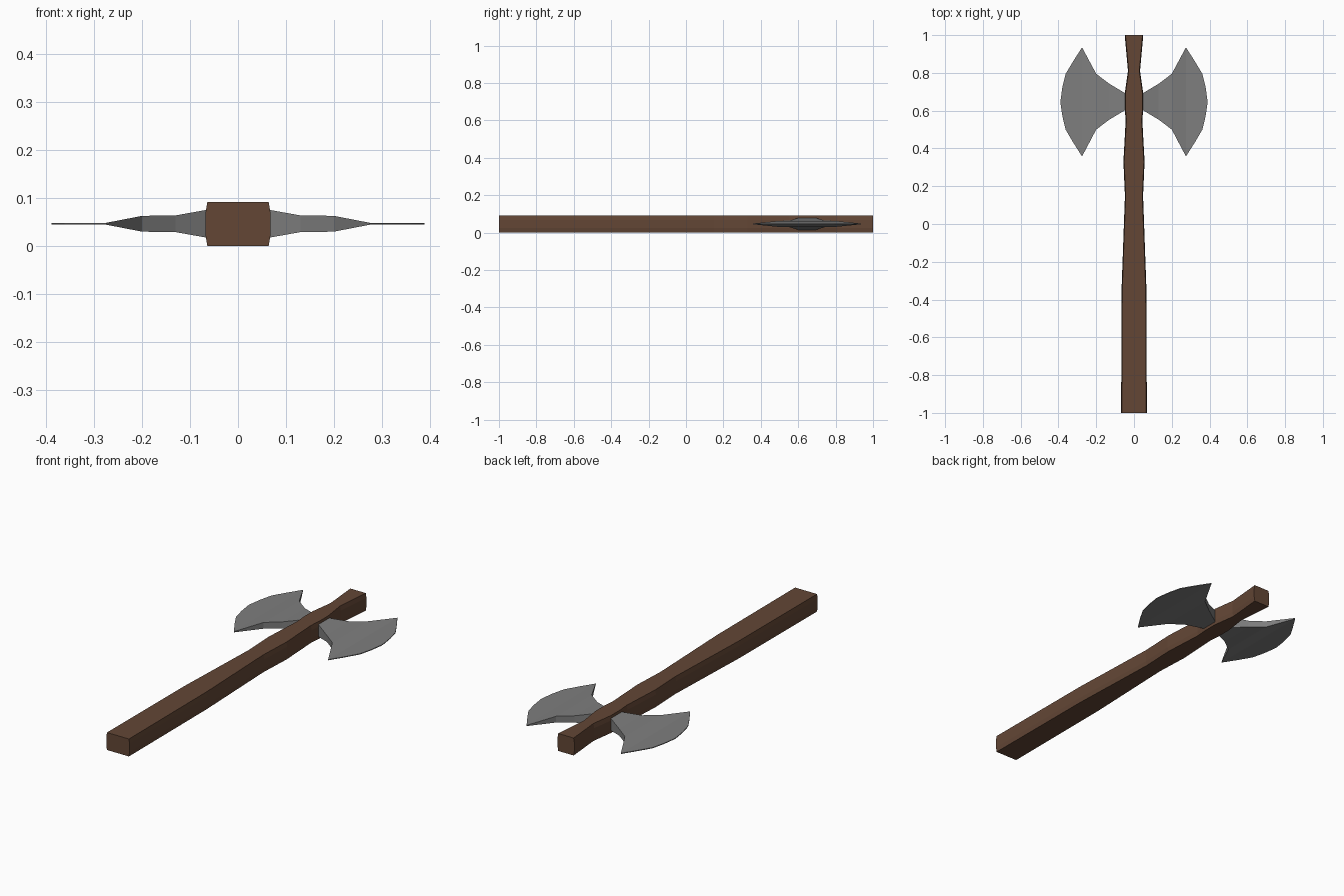
import bpy, bmesh

if "Cube" in bpy.data.objects:
    bpy.data.objects.remove(bpy.data.objects["Cube"])


def material(name, rgb):
    m = bpy.data.materials.new(name)
    m.diffuse_color = (*rgb, 1)
    m.use_nodes = True
    m.node_tree.nodes["Principled BSDF"].inputs["Base Color"].default_value = m.diffuse_color
    return m


def loft(name, rings, mat):
    """Bridge a list of equal-sized point rings and cap both ends."""
    bm = bmesh.new()
    loops = [[bm.verts.new(p) for p in ring] for ring in rings]
    n = len(loops[0])
    for a, b in zip(loops, loops[1:]):
        for i in range(n):
            j = (i + 1) % n
            bm.faces.new((a[i], a[j], b[j], b[i]))
    bm.faces.new(loops[0])
    bm.faces.new(loops[-1])
    bmesh.ops.recalc_face_normals(bm, faces=bm.faces)
    me = bpy.data.meshes.new(name)
    bm.to_mesh(me)
    bm.free()
    me.materials.append(mat)
    ob = bpy.data.objects.new(name, me)
    bpy.context.collection.objects.link(ob)
    return ob


wood = material("brown wood", (0.125, 0.062, 0.036))
steel = material("grey steel", (0.21, 0.21, 0.21))

# Handle: slightly bulged section swept along y (y, half width)
handle_profile = [(-1, .068), (-.35, .066), (.15, .048), (.33, .056), (.55, .044),
                  (.61, .049), (.69, .049), (.81, .032), (1, .049)]
rings = []
for y, w in handle_profile:
    c = w - .004
    rings.append([(-c, y, 0), (c, y, 0), (w, y, .024), (w, y, .068),
                  (c, y, .092), (-c, y, .092), (-w, y, .068), (-w, y, .024)])
loft("handle", rings, wood)

# Blades: rectangular sections along x (x, low y, high y, half thickness)
blade_profile = [(.043, .605, .69, .033), (.13, .553, .742, .0175), (.2, .5, .795, .0165),
                 (.275, .358, .935, .002), (.323, .433, .86, .002), (.362, .5, .795, .002),
                 (.379, .57, .725, .002), (.389, .638, .654, .002)]
for side, name in ((1, "right_blade"), (-1, "left_blade")):
    loft(name, [[(side * x, lo, .0465 - t), (side * x, hi, .0465 - t),
                 (side * x, hi, .0465 + t), (side * x, lo, .0465 + t)]
                for x, lo, hi, t in blade_profile], steel)
